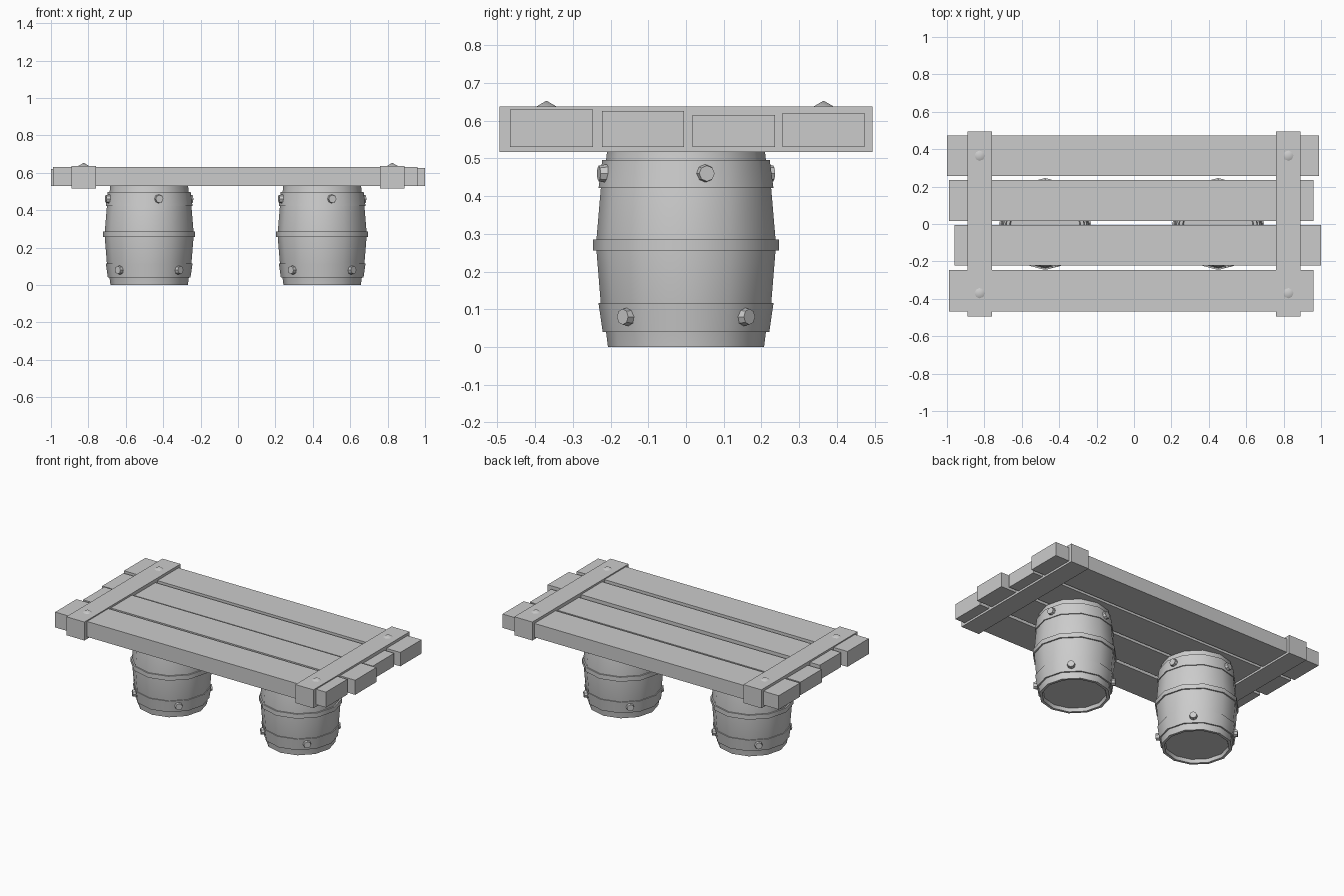
import bpy, bmesh, math
from mathutils import Matrix, Vector

if "Cube" in bpy.data.objects:
    bpy.data.objects.remove(bpy.data.objects["Cube"])


def finish(name, bm, smooth=None):
    bmesh.ops.recalc_face_normals(bm, faces=bm.faces)
    mesh = bpy.data.meshes.new(name)
    bm.to_mesh(mesh)
    bm.free()
    ob = bpy.data.objects.new(name, mesh)
    bpy.context.collection.objects.link(ob)
    if smooth:
        bpy.ops.object.select_all(action='DESELECT')
        ob.select_set(True)
        bpy.context.view_layer.objects.active = ob
        bpy.ops.object.shade_smooth_by_angle(angle=math.radians(smooth))
    return ob


def box(name, x0, x1, y0, y1, z0, z1):
    bm = bmesh.new()
    mid = Vector((x0 + x1, y0 + y1, z0 + z1)) / 2
    size = Matrix.Diagonal((x1 - x0, y1 - y0, z1 - z0, 1))
    bmesh.ops.create_cube(bm, size=1, matrix=Matrix.Translation(mid) @ size)
    return finish(name, bm)


def lathe(name, profile, cx, sides=12, closed=False):
    # Spin an (r, z) profile; r = 0 ends become single points
    bm = bmesh.new()
    rings = []
    for r, z in profile:
        if r == 0:
            rings.append([bm.verts.new((cx, 0, z))] * sides)
        else:
            rings.append([bm.verts.new((cx + r * math.cos(2 * math.pi * i / sides),
                                        r * math.sin(2 * math.pi * i / sides), z))
                          for i in range(sides)])
    pairs = list(zip(rings, rings[1:])) + ([(rings[-1], rings[0])] if closed else [])
    for a, b in pairs:
        for i in range(sides):
            j = (i + 1) % sides
            bm.faces.new(list(dict.fromkeys((a[i], a[j], b[j], b[i]))))
    return finish(name, bm, 35)


def disc(name, matrix, r1, r2, depth, sides=8):
    bm = bmesh.new()
    bmesh.ops.create_cone(bm, cap_ends=True, segments=sides, radius1=r1,
                          radius2=r2, depth=depth, matrix=matrix)
    bmesh.ops.remove_doubles(bm, verts=bm.verts, dist=1e-5)
    return finish(name, bm, 35)


# Table top planks: x range, y range, top height
planks = [(-0.99, 0.96, -0.467, -0.247, 0.63),
          (-0.96, 1.00, -0.223, -0.005, 0.625),
          (-0.99, 0.96, 0.017, 0.236, 0.615),
          (-1.00, 0.99, 0.256, 0.474, 0.62)]
for i, (x0, x1, y0, y1, top) in enumerate(planks):
    box(f"plank_{i + 1}", x0, x1, y0, y1, 0.53, top)

# Cross battens with pointed nail heads
for side, x in (("left", -0.825), ("right", 0.825)):
    box(f"batten_{side}", x - 0.065, x + 0.065, -0.495, 0.495, 0.517, 0.637)
    for y in (-0.37, 0.365):
        disc(f"nail_{side}", Matrix.Translation((x, y, 0.644)), 0.031, 0, 0.018)

# Barrel legs
body = [(0, 0.022), (0.185, 0.022), (0.19, 0), (0.207, 0), (0.212, 0.04),
        (0.226, 0.115), (0.237, 0.25), (0.237, 0.29), (0.226, 0.42),
        (0.212, 0.495), (0.208, 0.53), (0.19, 0.53), (0.185, 0.51), (0, 0.51)]
hoops = {"lower": [(0.205, 0.04), (0.221, 0.04), (0.232, 0.116), (0.22, 0.116)],
         "middle": [(0.23, 0.256), (0.246, 0.256), (0.246, 0.285), (0.23, 0.285)],
         "upper": [(0.22, 0.421), (0.232, 0.421), (0.222, 0.496), (0.205, 0.496)]}
for side, cx in (("left", -0.475), ("right", 0.45)):
    lathe(f"barrel_{side}", body, cx)
    for level, profile in hoops.items():
        lathe(f"hoop_{level}_{side}", profile, cx, closed=True)
    # Four rivets around the lower and upper hoops
    for level, z, start in (("lower", 0.08, 45), ("upper", 0.46, 13.5)):
        for k in range(4):
            turn = Matrix.Rotation(math.radians(start + 90 * k), 4, 'Z')
            lay = Matrix.Rotation(math.pi / 2, 4, 'Y')
            m = (Matrix.Translation((cx, 0, z)) @ turn
                 @ Matrix.Translation((0.225, 0, 0)) @ lay)
            disc(f"rivet_{level}_{side}", m, 0.025, 0.021, 0.026)
